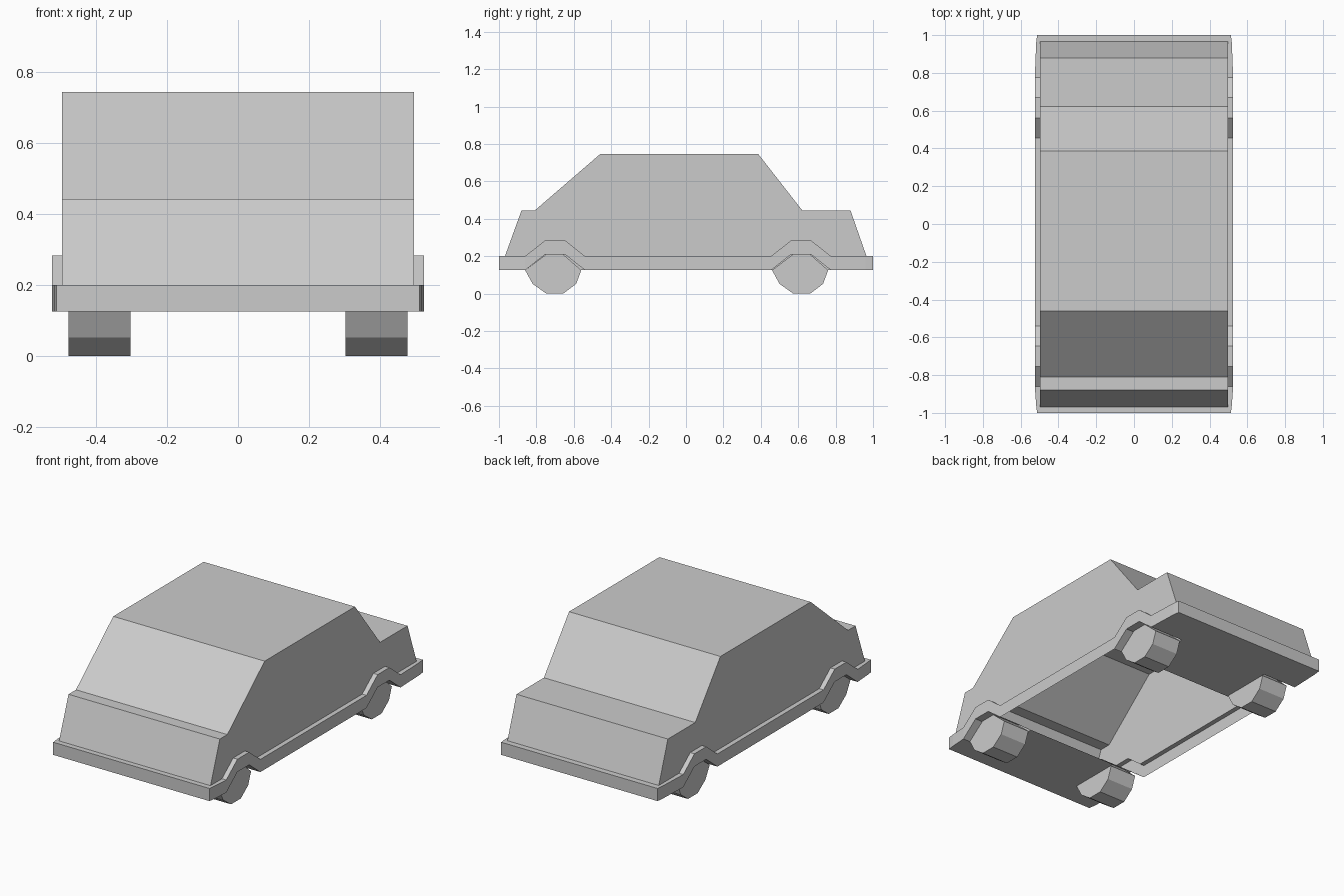
import bpy, bmesh

if "Cube" in bpy.data.objects:
    bpy.data.objects.remove(bpy.data.objects["Cube"])

HALF = 0.497             # half width of the upper body
SHIFT = 1.32             # distance between front and rear axles
SILL, LEDGE = 0.125, 0.20
WELL = 0.30              # inner side of the wheel wells

# Stations along the skirt: y, half width, lift of the wheel arch
arch = [(-0.86, 0), (-0.755, 0.083), (-0.645, 0.083), (-0.54, 0)]
arches = arch + [(y + SHIFT - 0.005, h) for y, h in arch]
stations = [(-1.0, 0.513, 0), (-0.96, 0.518, 0)]
stations += [(y, 0.525, h) for y, h in arches]
stations += [(0.96, 0.518, 0), (1.0, 0.513, 0)]


def clip(y):
    return max(-0.968, min(0.965, y))


def make(name, faces):
    """Build one object from a list of faces given as point lists."""
    bm = bmesh.new()
    for pts in faces:
        bm.faces.new([bm.verts.new(p) for p in pts])
    bmesh.ops.remove_doubles(bm, verts=bm.verts, dist=0.0005)
    bmesh.ops.recalc_face_normals(bm, faces=bm.faces)
    mesh = bpy.data.meshes.new(name)
    bm.to_mesh(mesh)
    bm.free()
    obj = bpy.data.objects.new(name, mesh)
    bpy.context.collection.objects.link(obj)
    return obj


def across(a, b, x):
    """Quad spanning the car between two (y, z) points."""
    return [(-x, *a), (x, *a), (x, *b), (-x, *b)]


# Upper body: hollow shell, open underneath, with arches in its lower edge
upper = [(-0.968, LEDGE), (-0.88, 0.443), (-0.81, 0.443), (-0.46, 0.745),
         (0.387, 0.745), (0.623, 0.443), (0.88, 0.443), (0.965, LEDGE)]
lower = [(y, LEDGE + h) for y, h in reversed(arches)]
faces = [across(a, b, HALF) for a, b in zip(upper, upper[1:])]
for s in (-1, 1):
    faces.append([(s * HALF, y, z) for y, z in upper + lower])
make("car_body", faces)

# Skirt: thin side walls with a ledge running up to the body
faces = []
for (y0, w0, h0), (y1, w1, h1) in zip(stations, stations[1:]):
    for s in (-1, 1):
        top = [(s * w0, y0, LEDGE + h0), (s * w1, y1, LEDGE + h1)]
        faces.append([(s * w0, y0, SILL + h0), (s * w1, y1, SILL + h1),
                      top[1], top[0]])
        faces.append(top + [(s * HALF, clip(y1), LEDGE + h1),
                            (s * HALF, clip(y0), LEDGE + h0)])
for y, w, h in (stations[0], stations[-1]):
    faces.append(across((y, SILL), (y, LEDGE), w))
    faces.append([(-w, y, LEDGE), (w, y, LEDGE),
                  (HALF, clip(y), LEDGE), (-HALF, clip(y), LEDGE)])
make("skirt", faces)

# Floor pans at both ends, with a well around each wheel
for name, st in (("front_floor", stations[:6]), ("rear_floor", stations[6:])):
    faces = []
    for (y0, w0, h0), (y1, w1, h1) in zip(st, st[1:]):
        if h0 == h1 == 0:
            faces.append([(-w0, y0, SILL), (w0, y0, SILL),
                          (w1, y1, SILL), (-w1, y1, SILL)])
            continue
        faces.append(across((y0, SILL), (y1, SILL), WELL))
        for s in (-1, 1):
            faces.append([(s * WELL, y0, SILL + h0), (s * w0, y0, SILL + h0),
                          (s * w1, y1, SILL + h1), (s * WELL, y1, SILL + h1)])
            wall = [(s * WELL, y0, SILL), (s * WELL, y1, SILL)]
            if h1:
                wall.append((s * WELL, y1, SILL + h1))
            if h0:
                wall.append((s * WELL, y0, SILL + h0))
            faces.append(wall)
    make(name, faces)

# Wheels: eight-sided prisms
rim = [(-0.86, 0.125), (-0.82, 0.052), (-0.747, 0), (-0.656, 0),
       (-0.587, 0.052), (-0.56, 0.125), (-0.655, 0.208), (-0.75, 0.208)]
for end, dy in (("front", 0), ("rear", SHIFT)):
    for side, s in (("left", -1), ("right", 1)):
        pts = [(y + dy, z) for y, z in rim]
        inner, outer = [[(s * x, *p) for p in pts] for x in (0.303, 0.478)]
        faces = [inner, outer]
        for i in range(8):
            j = (i + 1) % 8
            faces.append([inner[i], inner[j], outer[j], outer[i]])
        make(f"{end}_{side}_wheel", faces)
